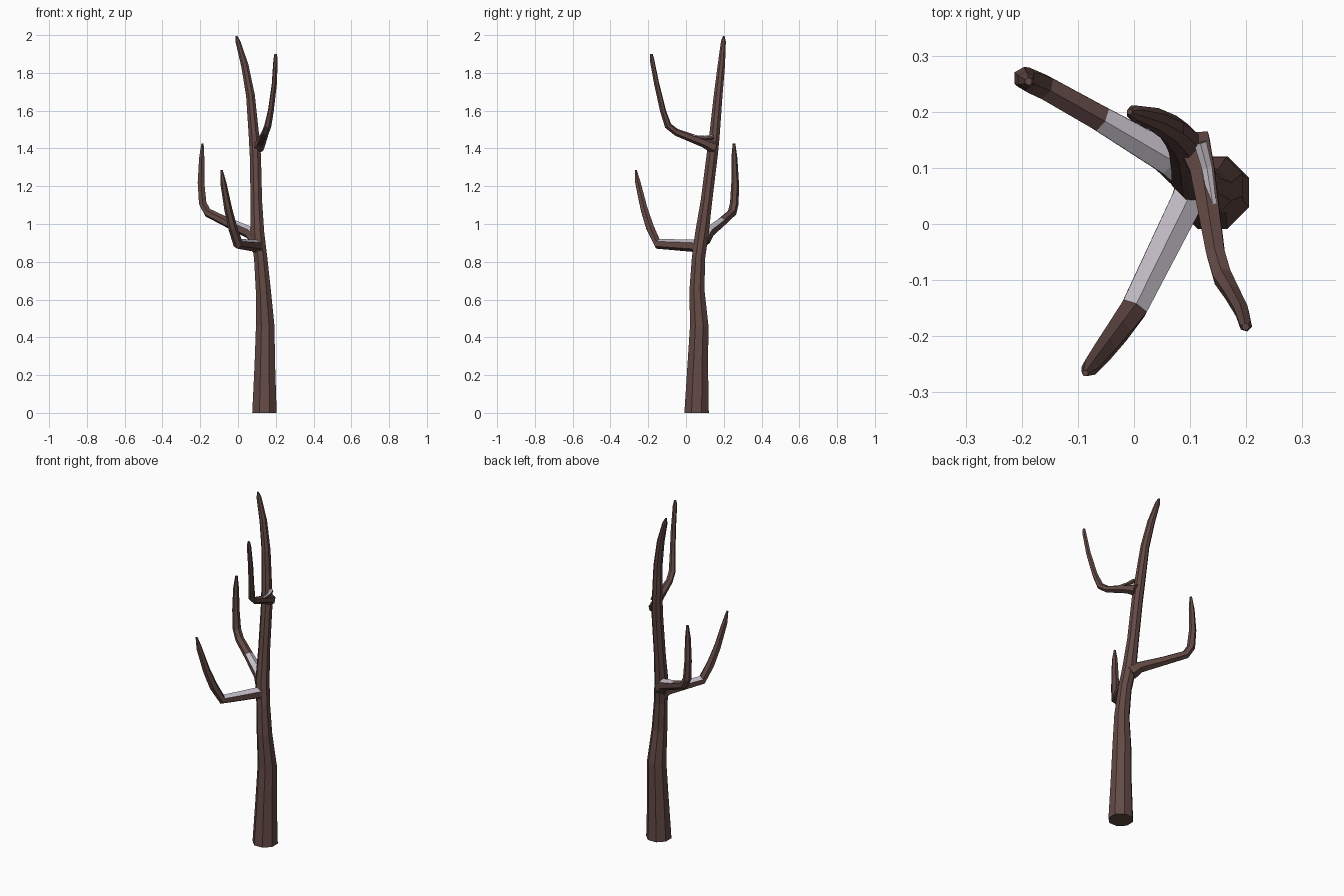
import bpy, bmesh, math
from mathutils import Vector


def material(name, rgb):
    m = bpy.data.materials.new(name)
    m.diffuse_color = (*rgb, 1)
    return m


bark = material("dark bark", (0.125, 0.068, 0.06))
snow = material("pale snow", (0.56, 0.52, 0.58))


def limb(name, path, sides, side_axis=None, snowy=(), snow_limit=0.6):
    """Tapered faceted tube through (x, y, z, radius) points."""
    pts = [Vector(p[:3]) for p in path]
    bm = bmesh.new()
    rings = []
    for i, p in enumerate(pts):
        a, b = pts[max(i - 1, 0)], pts[min(i + 1, len(pts) - 1)]
        t = (b - a).normalized()
        if i in (0, len(pts) - 1) and side_axis is None:
            t = Vector((0, 0, 1))
        u = Vector(side_axis or (1, 0, 0))
        u = (u - t * u.dot(t)).normalized()
        v = u.cross(t)
        ring = []
        for k in range(sides):
            ang = 2 * math.pi * (k + 0.5 * (sides == 8)) / sides
            if side_axis:
                ang = 2 * math.pi * k / sides + math.pi / 2
            ring.append(bm.verts.new(p + (u * math.cos(ang) + v * math.sin(ang)) * path[i][3]))
        rings.append(ring)
    bm.faces.new(rings[0])
    bm.faces.new(rings[-1])
    strips = []
    for i in range(len(rings) - 1):
        for k in range(sides):
            n = (k + 1) % sides
            f = bm.faces.new((rings[i][k], rings[i][n], rings[i + 1][n], rings[i + 1][k]))
            strips.append((i, f))
    bmesh.ops.recalc_face_normals(bm, faces=bm.faces)
    bm.normal_update()
    # snow lies on upward faces of the chosen segments
    for i, f in strips:
        if i in snowy and f.normal.z > snow_limit:
            f.material_index = 1
    me = bpy.data.meshes.new(name)
    bm.to_mesh(me)
    bm.free()
    me.materials.append(bark)
    me.materials.append(snow)
    ob = bpy.data.objects.new(name, me)
    bpy.context.collection.objects.link(ob)
    return ob


# trunk, bending into the top leader
limb("trunk", [
    (0.140, 0.056, 0.00, 0.070), (0.142, 0.062, 0.25, 0.059),
    (0.144, 0.070, 0.46, 0.053), (0.134, 0.058, 0.65, 0.043),
    (0.120, 0.066, 0.82, 0.038), (0.103, 0.084, 0.95, 0.039),
    (0.097, 0.108, 1.12, 0.033), (0.092, 0.138, 1.36, 0.032),
    (0.085, 0.150, 1.46, 0.030), (0.066, 0.170, 1.68, 0.025),
    (0.036, 0.187, 1.84, 0.021), (0.000, 0.198, 1.965, 0.014),
    (-0.008, 0.200, 1.995, 0.005)], 8)

# front left branch
limb("front_branch", [
    (0.112, 0.075, 0.87, 0.040), (0.095, 0.042, 0.885, 0.033),
    (0.000, -0.150, 0.895, 0.027), (-0.028, -0.190, 0.98, 0.024),
    (-0.052, -0.222, 1.08, 0.021), (-0.078, -0.255, 1.22, 0.016),
    (-0.087, -0.266, 1.285, 0.006)], 6, (0.88, -0.47, 0), (0, 1))

# back left branch
limb("back_branch", [
    (0.100, 0.090, 0.915, 0.040), (0.060, 0.118, 0.955, 0.033),
    (-0.060, 0.188, 1.010, 0.026), (-0.160, 0.244, 1.060, 0.024),
    (-0.187, 0.256, 1.11, 0.023), (-0.196, 0.260, 1.22, 0.020),
    (-0.192, 0.256, 1.35, 0.016), (-0.188, 0.254, 1.425, 0.007)],
    6, (-0.5, -0.86, 0), (0, 1))

# upper right branch
limb("upper_branch", [
    (0.105, 0.150, 1.405, 0.034), (0.122, 0.095, 1.430, 0.025),
    (0.145, -0.050, 1.485, 0.019), (0.158, -0.095, 1.52, 0.019),
    (0.174, -0.122, 1.60, 0.016), (0.192, -0.155, 1.74, 0.014),
    (0.199, -0.180, 1.87, 0.012), (0.199, -0.183, 1.90, 0.007)],
    6, (-0.97, -0.23, 0))

# thin snow strip resting on the root of the upper branch
limb("upper_snow", [
    (0.118, 0.145, 1.462, 0.013), (0.130, 0.100, 1.456, 0.011),
    (0.142, 0.025, 1.465, 0.007)], 6, (-0.97, -0.23, 0), (0, 1), 0.2)
